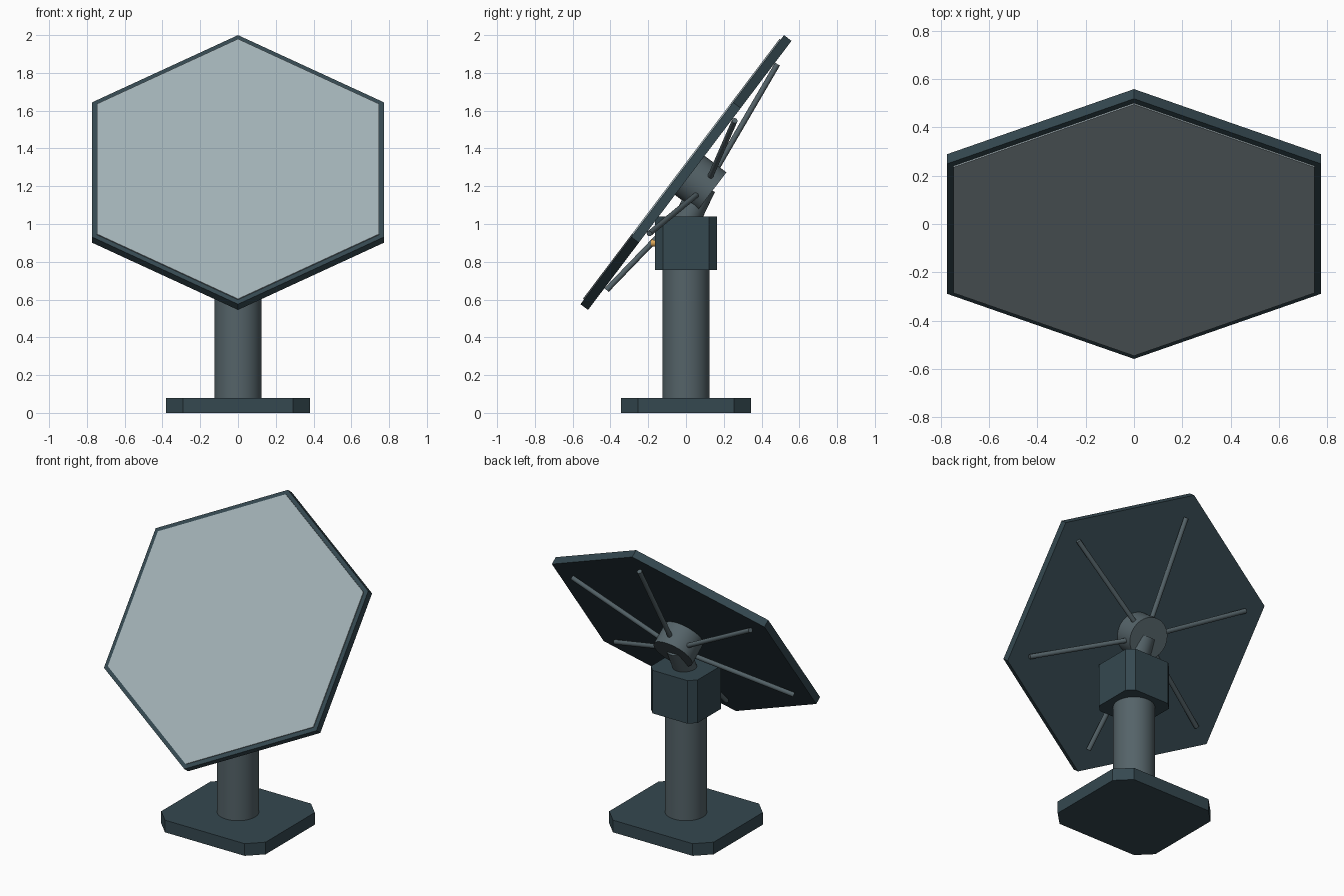
import bpy, bmesh, math
from mathutils import Vector, Matrix

if "Cube" in bpy.data.objects:
    bpy.data.objects.remove(bpy.data.objects["Cube"])

TILT = math.radians(52.9)
PANEL = Matrix.Translation((0, 0, 1.2725)) @ Matrix.Rotation(TILT, 4, 'X')


def material(name, rgb):
    m = bpy.data.materials.new(name)
    m.diffuse_color = (*rgb, 1)
    m.use_nodes = True
    m.node_tree.nodes["Principled BSDF"].inputs["Base Color"].default_value = m.diffuse_color
    return m


DARK = material("dark_paint", (0.035, 0.065, 0.08))
STEEL = material("steel", (0.09, 0.125, 0.14))
MIRROR = material("mirror_glass", (0.36, 0.44, 0.47))
AMBER = material("amber", (0.75, 0.4, 0.1))


def prism(name, outline, z0, z1, mat, matrix=Matrix()):
    """Extrude a flat outline from z0 to z1."""
    bm = bmesh.new()
    face = bm.faces.new([bm.verts.new((x, y, z0)) for x, y in outline])
    ext = bmesh.ops.extrude_face_region(bm, geom=[face])
    top = [v for v in ext["geom"] if isinstance(v, bmesh.types.BMVert)]
    bmesh.ops.translate(bm, verts=top, vec=(0, 0, z1 - z0))
    bmesh.ops.recalc_face_normals(bm, faces=bm.faces)
    me = bpy.data.meshes.new(name)
    bm.to_mesh(me)
    bm.free()
    me.materials.append(mat)
    ob = bpy.data.objects.new(name, me)
    ob.matrix_world = matrix
    bpy.context.collection.objects.link(ob)
    return ob


def rod(name, a, b, radius, mat, sides=48):
    """Smooth cylinder between two points."""
    a, b = Vector(a), Vector(b)
    d = b - a
    bpy.ops.mesh.primitive_cylinder_add(
        vertices=sides, radius=radius, depth=d.length, location=(a + b) / 2,
        rotation=d.to_track_quat('Z', 'Y').to_euler())
    ob = bpy.context.object
    ob.name = name
    ob.data.materials.append(mat)
    bpy.ops.object.shade_smooth_by_angle(angle=math.radians(35))
    return ob


def cut_rect(hx, hy, c):
    """Rectangle outline with cut corners."""
    return [(hx - c, -hy), (hx, -hy + c), (hx, hy - c), (hx - c, hy),
            (-hx + c, hy), (-hx, hy - c), (-hx, -hy + c), (-hx + c, -hy)]


def hexagon(r):
    return [(r * math.cos(math.radians(30 + 60 * i)),
             r * math.sin(math.radians(30 + 60 * i))) for i in range(6)]


# Pedestal
prism("base_plate", cut_rect(0.38, 0.345, 0.09), 0, 0.08, DARK)
rod("post", (0, 0, 0.07), (0, 0, 0.78), 0.125, STEEL)
prism("drive_housing", cut_rect(0.17, 0.165, 0.043), 0.757, 1.04, DARK)
rod("status_light", (0, -0.16, 0.9), (0, -0.184, 0.9), 0.02, AMBER, 24)
rod("neck", (0, -0.02, 0.97), (0, 0.09, 1.2), 0.07, STEEL)

# Tilted panel
prism("panel_frame", hexagon(0.893), -0.025, 0.025, DARK, PANEL)
prism("mirror_face", hexagon(0.863), 0.0, 0.032, MIRROR, PANEL)
rod("hub", PANEL @ Vector((0, 0, -0.02)), PANEL @ Vector((0, 0, -0.17)), 0.13, STEEL)

# Support spokes running from the hub towards each corner
for i in range(6):
    a = math.radians(30 + 60 * i)
    c, s = math.cos(a), math.sin(a)
    rod(f"spoke_{i + 1}", PANEL @ Vector((0.1 * c, 0.1 * s, -0.118)),
        PANEL @ Vector((0.75 * c, 0.75 * s, -0.04)), 0.015, STEEL, 16)
